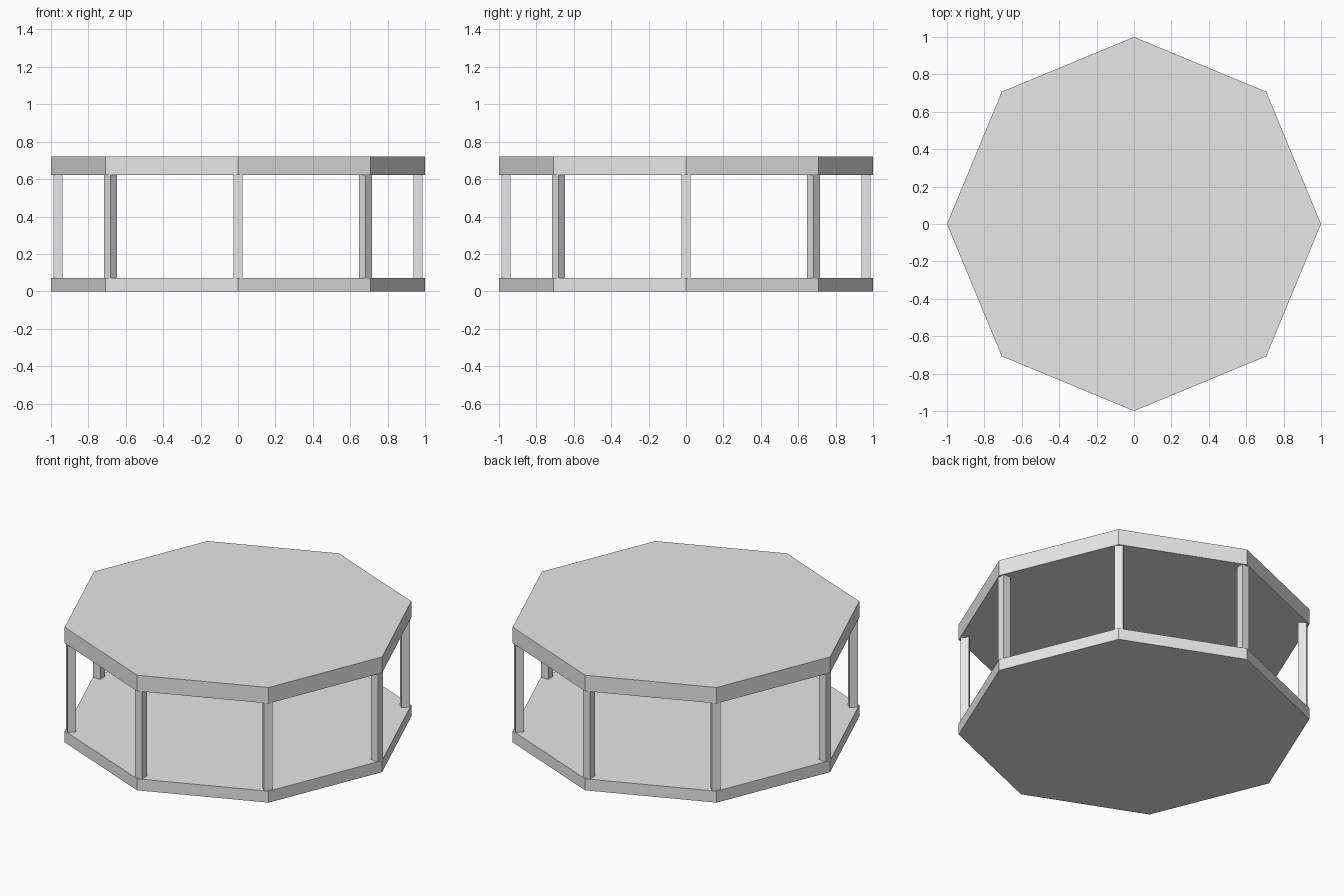
import bpy
from math import pi, cos, sin

cube = bpy.data.objects.get("Cube")
if cube:
    bpy.data.objects.remove(cube, do_unlink=True)

SIDES = 8
POST_RADIUS = 0.963
POST_WIDTH = 0.049
FLOOR_TOP = 0.072
ROOF_BOTTOM = 0.622
ROOF_TOP = 0.722

grey = bpy.data.materials.new("light_grey")
grey.use_nodes = True
grey.diffuse_color = (0.8, 0.8, 0.8, 1)
grey.node_tree.nodes["Principled BSDF"].inputs["Base Color"].default_value = (0.8, 0.8, 0.8, 1)


def finish(name):
    obj = bpy.context.object
    obj.name = name
    obj.data.materials.append(grey)
    return obj


def slab(name, bottom, top):
    # Octagonal plate with its corners on the axes
    bpy.ops.mesh.primitive_cylinder_add(
        vertices=SIDES, radius=1, depth=top - bottom,
        location=(0, 0, (bottom + top) / 2))
    return finish(name)


# Floor and roof plates
slab("floor", 0, FLOOR_TOP)
slab("roof", ROOF_BOTTOM, ROOF_TOP)

# One square post inside every corner, turned to face outward
for i in range(SIDES):
    angle = 2 * pi * i / SIDES
    bpy.ops.mesh.primitive_cube_add(
        size=1, rotation=(0, 0, angle),
        location=(POST_RADIUS * cos(angle), POST_RADIUS * sin(angle),
                  (FLOOR_TOP + ROOF_BOTTOM) / 2))
    post = finish(f"post_{i + 1}")
    post.scale = (POST_WIDTH, POST_WIDTH, ROOF_BOTTOM - FLOOR_TOP)
